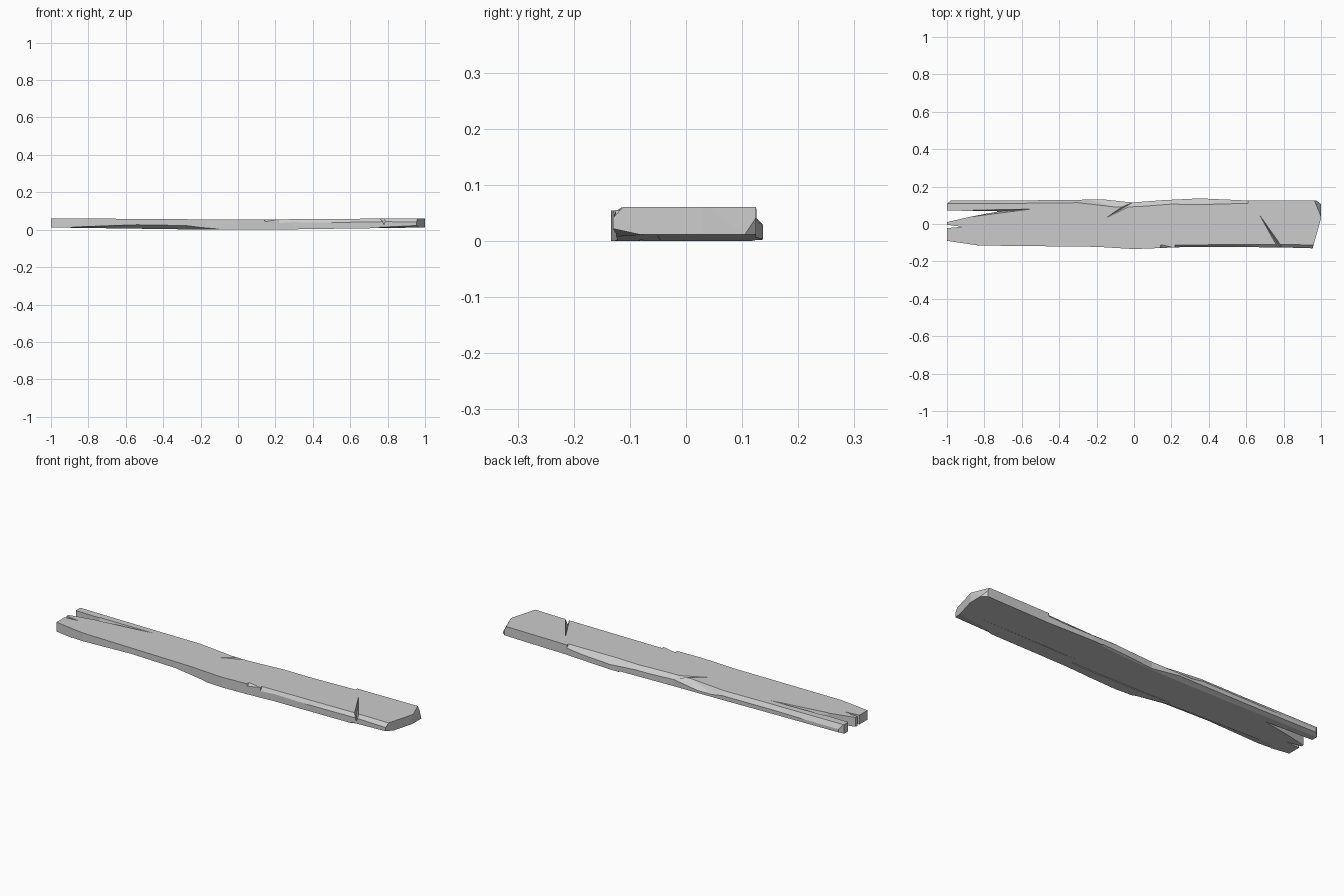
import bpy, bmesh
from mathutils import Vector

if "Cube" in bpy.data.objects:
    bpy.data.objects.remove(bpy.data.objects["Cube"])

# Top outline of the plank, with the forked and split left end
OUTLINE = [(-1, .108), (-.98, .125), (-.6, .126), (-.16, .131), (-.01, .115),
           (.15, .127), (.35, .137), (.62, .125), (.975, .125), (1, .105),
           (1, .03), (.955, -.13), (.78, -.125), (.3, -.122), (0, -.134),
           (-.2, -.122), (-.83, -.115), (-1, -.09), (-1, -.022), (-.92, -.015),
           (-1, -.004), (-1, .01), (-.87, .04), (-.72, .068), (-1, .072)]


def make_object(name, bm):
    bmesh.ops.recalc_face_normals(bm, faces=bm.faces[:])
    mesh = bpy.data.meshes.new(name)
    bm.to_mesh(mesh)
    bm.free()
    obj = bpy.data.objects.new(name, mesh)
    bpy.context.collection.objects.link(obj)
    return obj


def slice_plank(bm, co, no, clear=False):
    geom = bm.verts[:] + bm.edges[:] + bm.faces[:]
    res = bmesh.ops.bisect_plane(bm, geom=geom, dist=1e-6, plane_co=co,
                                 plane_no=no, clear_outer=clear)
    if clear:
        edges = [e for e in res['geom_cut'] if isinstance(e, bmesh.types.BMEdge)]
        bmesh.ops.holes_fill(bm, edges=edges, sides=0)


# Plank body: extruded outline, slightly bowed top and lifted ends
bm = bmesh.new()
face = bm.faces.new([bm.verts.new((x, y, 0)) for x, y in OUTLINE])
top = bmesh.ops.extrude_face_region(bm, geom=[face])['geom']
for v in top:
    if isinstance(v, bmesh.types.BMVert):
        v.co.z = .06
for x in (-.15, 0, .15):
    slice_plank(bm, (x, 0, 0), (1, 0, 0))
for v in bm.verts:
    if v.co.z > .03:
        v.co.z = .054 + .007 * abs(v.co.x)
    else:
        v.co.z = max(0, abs(v.co.x) - .15) * .014
# Broken back right corner
slice_plank(bm, (1, .04, .06), (.00408, .00168, .00228), True)
plank = make_object("plank", bm)


def cut(points):
    """Subtract the convex hull of the points from the plank."""
    cbm = bmesh.new()
    for p in points:
        cbm.verts.new(p)
    res = bmesh.ops.convex_hull(cbm, input=cbm.verts[:])
    loose = [v for v in cbm.verts if not v.link_faces]
    bmesh.ops.delete(cbm, geom=loose, context='VERTS')
    cutter = make_object("cutter", cbm)
    cutter.hide_render = True
    mod = plank.modifiers.new("cut", 'BOOLEAN')
    mod.operation, mod.solver, mod.object = 'DIFFERENCE', 'EXACT', cutter
    bpy.context.view_layer.objects.active = plank
    bpy.ops.object.modifier_apply(modifier=mod.name)
    bpy.data.objects.remove(cutter)


def chamfer(*stations):
    """Each station: x, then (y, z) on the flat face and (y, z) on the side."""
    pts = []
    for x, y1, z1, y2, z2 in stations:
        a = (2 * y1 - y2, 2 * z1 - z2)
        b = (2 * y2 - y1, 2 * z2 - z1)
        pts += [(x, *a), (x, *b), (x, b[0], a[1])]
    cut(pts)


def crack(tip, end, half, depth, base=.058, up=1):
    """V-shaped slit that widens and deepens from tip to end."""
    t, e = Vector(tip), Vector(end)
    side = (e - t).orthogonal().normalized() * half
    pts = [(*t, base), (*e, base - up * depth)]
    for z in (base, base + up * .03):
        pts += [(*(e + side), z), (*(e - side), z)]
    cut(pts + [(*t, base + up * .03)])


# Worn back top edge
chamfer((-1.1, .110, .061, .127, .035), (-.3, .114, .056, .130, .035))
chamfer((-.3, .114, .056, .130, .035), (-.01, .092, .054, .118, .035))
chamfer((-.01, .092, .054, .118, .035), (.2, .107, .055, .131, .036))
chamfer((.2, .107, .055, .131, .036), (.61, .111, .058, .127, .04))
# Worn front top edge and chip
chamfer((.22, -.112, .056, -.125, .036), (.97, -.112, .061, -.130, .042))
cut([(.14, -.09, .07), (.125, -.16, .07), (.30, -.16, .07),
     (.15, -.16, .02), (.26, -.16, .036)])
# Worn lower edges
chamfer((-.9, -.09, .0105, -.11, .013), (-.28, -.085, .0018, -.119, .021))
chamfer((-.28, -.085, .0018, -.119, .021), (-.1, -.125, 0, -.129, .003))
chamfer((.75, -.122, .0084, -.125, .011), (1.02, -.075, .012, -.135, .026))
chamfer((-1.05, .105, .013, .125, .022), (.3, .125, .002, .135, .007))
# Small split in the front lower edge
cut([(-.297, -.15, -.01), (-.268, -.15, -.01), (-.285, -.15, .045), (-.285, -.09, -.01)])
# Cracks in the top: right end, back edge, fork
crack((.67, .05), (.79, -.14), .012, .035)
crack((-.155, .03), (.01, .125), .014, .022, .0555)
crack((-.55, .08), (-.86, .057), .017, .065, .0585)
# Thin cracks in the underside
crack((.3, -.045), (.85, -.05), .004, .006, .004, -1)
crack((-.35, -.07), (.3, -.08), .004, .006, .001, -1)
